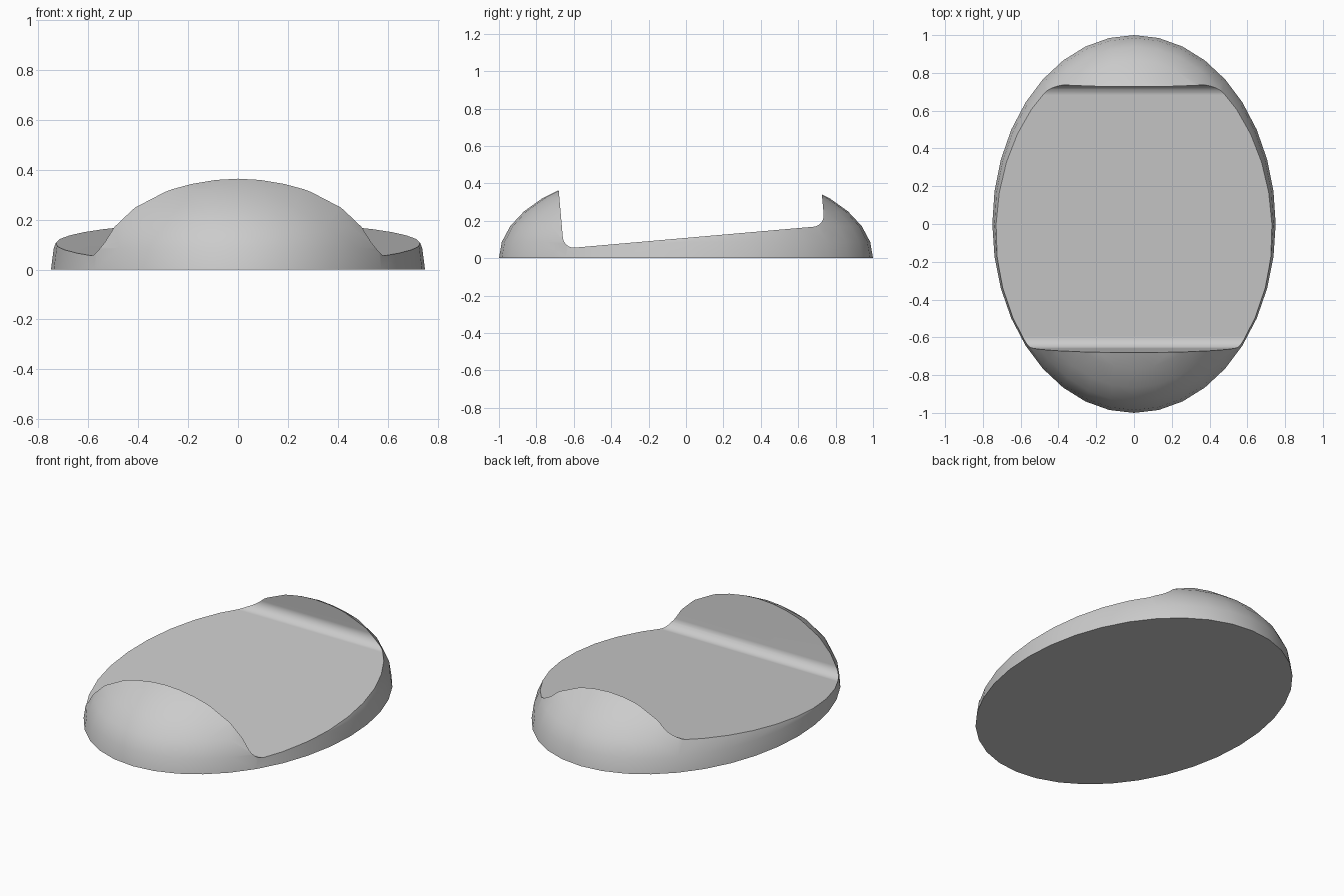
import bpy
import bmesh
from math import radians
from mathutils import Matrix

default = bpy.data.objects.get("Cube")
if default:
    bpy.data.objects.remove(default, do_unlink=True)

# Single grey material
grey = bpy.data.materials.new("light grey")
grey.use_nodes = True
colour = (0.6, 0.6, 0.6, 1)
grey.diffuse_color = colour
grey.node_tree.nodes["Principled BSDF"].inputs["Base Color"].default_value = colour


def make_object(name, bm):
    bmesh.ops.recalc_face_normals(bm, faces=bm.faces)
    mesh = bpy.data.meshes.new(name)
    bm.to_mesh(mesh)
    bm.free()
    mesh.materials.append(grey)
    obj = bpy.data.objects.new(name, mesh)
    bpy.context.collection.objects.link(obj)
    return obj


# Body: upper half of an oval dome with a flat base
bm = bmesh.new()
bmesh.ops.create_uvsphere(bm, u_segments=36, v_segments=18, radius=1)
lower = [v for v in bm.verts if v.co.z < -0.01]
bmesh.ops.delete(bm, geom=lower, context='VERTS')
bmesh.ops.contextual_create(bm, geom=[e for e in bm.edges if e.is_boundary])
bmesh.ops.scale(bm, vec=(0.75, 1, 0.5), verts=bm.verts)
for v in bm.verts:
    if abs(v.co.z) < 0.001:
        v.co.z = 0
body = make_object("domed_body", bm)

# Saddle cutter: tilted block with rounded lower edges
bm = bmesh.new()
bmesh.ops.create_cube(bm, size=1)
bmesh.ops.scale(bm, vec=(2, 1.4, 1), verts=bm.verts)
bmesh.ops.translate(bm, vec=(0, 0, 0.5), verts=bm.verts)
rounded = [e for e in bm.edges
           if all(v.co.z < 0.01 for v in e.verts)
           and abs(e.verts[0].co.x - e.verts[1].co.x) > 1]
bmesh.ops.bevel(bm, geom=rounded, offset=0.06, segments=8, profile=0.5,
                affect='EDGES')
bm.transform(Matrix.Translation((0, 0.044, 0.112))
             @ Matrix.Rotation(radians(5), 4, 'X'))
cutter = make_object("saddle_cutter", bm)
cutter.hide_render = True

# Cut the sloping saddle out of the dome
cut = body.modifiers.new("saddle_cut", 'BOOLEAN')
cut.operation = 'DIFFERENCE'
cut.solver = 'EXACT'
cut.object = cutter
bpy.ops.object.select_all(action='DESELECT')
bpy.context.view_layer.objects.active = body
body.select_set(True)
bpy.ops.object.modifier_apply(modifier=cut.name)
bpy.data.objects.remove(cutter, do_unlink=True)

# Smooth dome and fillets, crisp rims, flat floor and walls
bpy.ops.object.shade_smooth_by_angle(angle=radians(30))
weighted = body.modifiers.new("flat_faces", 'WEIGHTED_NORMAL')
weighted.keep_sharp = True
